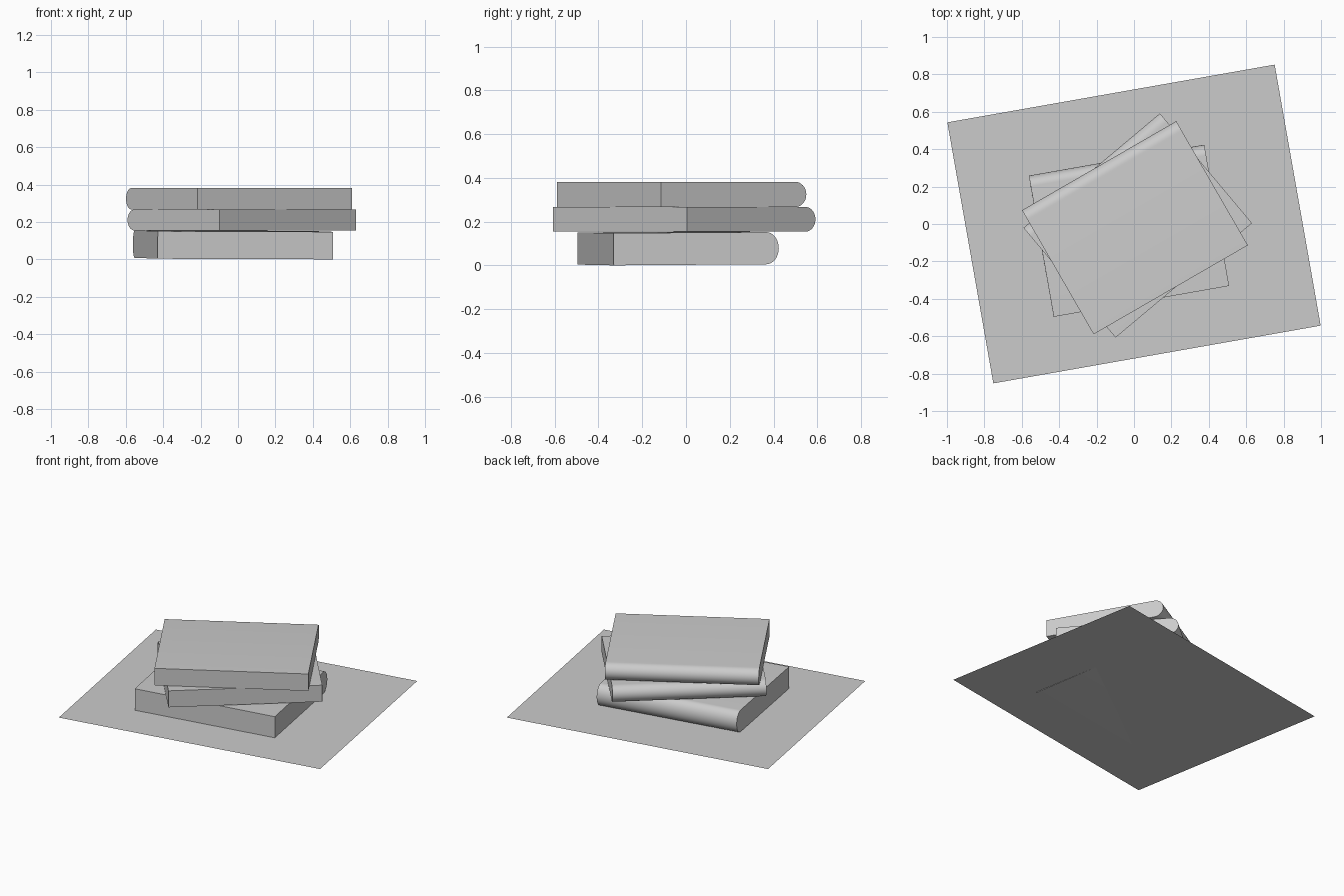
import bpy, bmesh
from math import radians, sin, cos, pi

if "Cube" in bpy.data.objects:
    bpy.data.objects.remove(bpy.data.objects["Cube"])

LENGTH, DEPTH, ROUND = 0.952, 0.766, 0.058   # book footprint and spine roundness


def make_object(name, bm, loc, rot):
    mesh = bpy.data.meshes.new(name)
    bmesh.ops.recalc_face_normals(bm, faces=bm.faces)
    bm.to_mesh(mesh)
    bm.free()
    ob = bpy.data.objects.new(name, mesh)
    bpy.context.collection.objects.link(ob)
    ob.location = loc
    ob.rotation_euler = [radians(a) for a in rot]
    return ob


def book(name, x, y, z, height, turn, tilt=(0, 0)):
    # side profile: square page edge in front, rounded spine at the back
    h, d = height / 2, DEPTH / 2
    profile = [(-d, h), (-d, -h)]
    for i in range(17):
        a = -pi / 2 + pi * i / 16
        profile.append((d - ROUND + ROUND * cos(a), h * sin(a)))
    bm = bmesh.new()
    face = bm.faces.new([bm.verts.new((-LENGTH / 2, py, pz)) for py, pz in profile])
    ext = bmesh.ops.extrude_face_region(bm, geom=[face], use_keep_orig=True)
    verts = [v for v in ext["geom"] if isinstance(v, bmesh.types.BMVert)]
    bmesh.ops.translate(bm, verts=verts, vec=(LENGTH, 0, 0))
    ob = make_object(name, bm, (x, y, z + h), (tilt[0], tilt[1], turn))
    bpy.ops.object.select_all(action='DESELECT')
    ob.select_set(True)
    bpy.context.view_layer.objects.active = ob
    bpy.ops.object.shade_smooth_by_angle(angle=radians(30))
    return ob


# flat sheet under the stack
bm = bmesh.new()
bm.faces.new([bm.verts.new((sx * 0.8885, sy * 0.7085, 0))
              for sx, sy in ((-1, -1), (1, -1), (1, 1), (-1, 1))])
make_object("base_sheet", bm, (0, 0, 0.004), (0, 0, 10))

# three stacked books, each turned differently
book("bottom_book", -0.027, -0.036, 0.005, 0.147, 10, (0.4, 0.2))
book("middle_book", 0.02, -0.008, 0.155, 0.112, 40)
book("top_book", 0.005, -0.02, 0.267, 0.115, 30)
